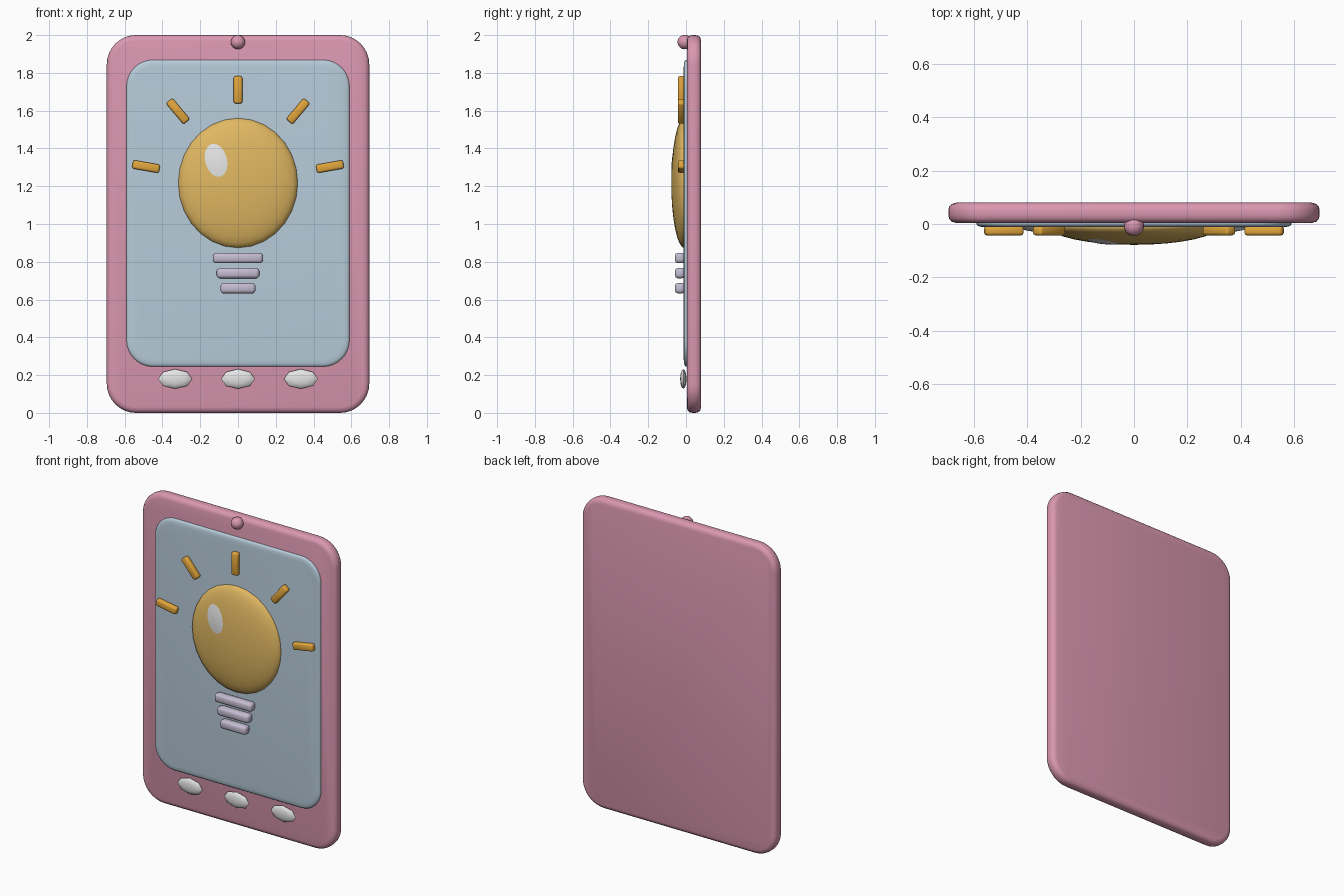
import bpy, bmesh, math
from mathutils import Matrix, Vector

if "Cube" in bpy.data.objects:
    bpy.data.objects.remove(bpy.data.objects["Cube"])


def material(name, r, g, b):
    lin = [((c / 255 + 0.055) / 1.055) ** 2.4 for c in (r, g, b)]
    m = bpy.data.materials.new(name)
    m.diffuse_color = (*lin, 1)
    m.use_nodes = True
    m.node_tree.nodes["Principled BSDF"].inputs["Base Color"].default_value = m.diffuse_color
    return m


PINK = material("pink", 219, 152, 176)
BLUE = material("pale blue", 183, 204, 218)
YELLOW = material("warm yellow", 225, 184, 98)
ORANGE = material("amber", 226, 166, 60)
LILAC = material("lilac grey", 197, 189, 210)
WHITE = material("white", 228, 228, 228)


def finish(bm, name, mat, angle=50):
    bmesh.ops.recalc_face_normals(bm, faces=bm.faces)
    mesh = bpy.data.meshes.new(name)
    bm.to_mesh(mesh)
    bm.free()
    mesh.materials.append(mat)
    ob = bpy.data.objects.new(name, mesh)
    bpy.context.collection.objects.link(ob)
    bpy.ops.object.select_all(action='DESELECT')
    ob.select_set(True)
    bpy.context.view_layer.objects.active = ob
    bpy.ops.object.shade_smooth_by_angle(angle=math.radians(angle))
    return ob


def plate(name, mat, hx, hz, cz, radius, rings):
    """Rounded rectangle lofted through (inset, y) rings and capped."""
    bm = bmesh.new()
    loops = []
    for inset, y in rings:
        r = radius - inset
        loop = []
        for k, (sx, sz) in enumerate(((1, 1), (-1, 1), (-1, -1), (1, -1))):
            for i in range(9):
                a = math.radians(90 * k + 90 * i / 8)
                loop.append(bm.verts.new((sx * (hx - radius) + r * math.cos(a), y,
                                          cz + sz * (hz - radius) + r * math.sin(a))))
        loops.append(loop)
    for a, b in zip(loops, loops[1:]):
        for i in range(len(a)):
            j = (i + 1) % len(a)
            bm.faces.new((a[i], a[j], b[j], b[i]))
    bm.faces.new(loops[0])
    bm.faces.new(loops[-1])
    return finish(bm, name, mat)


def ellipsoid(name, mat, centre, radii, segments, rings):
    """Sphere with its poles facing front and back."""
    bm = bmesh.new()
    bmesh.ops.create_uvsphere(bm, u_segments=segments, v_segments=rings, radius=1)
    bm.transform(Matrix.Translation(centre) @ Matrix.Diagonal((*radii, 1))
                 @ Matrix.Rotation(math.pi / 2, 4, 'X'))
    return finish(bm, name, mat, 60)


def bar(name, mat, centre, size, tilt=0, bevel=0.01):
    bm = bmesh.new()
    bmesh.ops.create_cube(bm, size=1)
    bm.transform(Matrix.Diagonal((*size, 1)))
    bmesh.ops.bevel(bm, geom=bm.edges[:], offset=bevel, segments=2,
                    profile=0.5, affect='EDGES')
    bm.transform(Matrix.Translation(centre) @ Matrix.Rotation(tilt, 4, 'Y'))
    return finish(bm, name, mat)


# Tablet body and raised screen
plate("tablet_body", PINK, 0.695, 1.0, 1.0, 0.155,
      [(0.03, 0.004), (0.012, 0.009), (0.003, 0.02), (0, 0.034),
       (0, 0.05), (0.003, 0.064), (0.012, 0.075), (0.03, 0.08)])
plate("screen", BLUE, 0.59, 0.812, 1.057, 0.14,
      [(0, 0.02), (0, 0.0), (0.004, -0.006), (0.015, -0.01), (0.035, -0.012)])

# Light bulb
BULB_C, BULB_R = Vector((0, -0.008, 1.217)), Vector((0.318, 0.07, 0.345))
ellipsoid("bulb", YELLOW, BULB_C, BULB_R, 28, 16)

# Oval highlight lying on the bulb surface
bm = bmesh.new()
bmesh.ops.create_circle(bm, cap_ends=True, cap_tris=True, segments=16, radius=1)
bmesh.ops.subdivide_edges(bm, edges=bm.edges[:], cuts=2, use_grid_fill=True)
lean = math.radians(15)
for v in bm.verts:
    u, w = v.co.x * 0.058, v.co.y * 0.09
    x = -0.116 + u * math.cos(lean) - w * math.sin(lean)
    z = 1.337 + u * math.sin(lean) + w * math.cos(lean)
    d = 1 - (x / BULB_R.x) ** 2 - ((z - BULB_C.z) / BULB_R.z) ** 2
    rise = 0.001 + 0.004 * (1 - v.co.length_squared)
    v.co = (x, BULB_C.y - BULB_R.y * math.sqrt(d) - rise, z)
highlight = finish(bm, "bulb_highlight", WHITE)
# The dome must face the front
if highlight.data.polygons[0].normal.y > 0:
    highlight.data.flip_normals()

# Screw base, narrowing downwards
for i, width in enumerate((0.265, 0.225, 0.185)):
    bar(f"bulb_base_{i + 1}", LILAC, (0, -0.032, 0.82 - 0.08 * i),
        (width, 0.054, 0.055), bevel=0.016)

# Light rays
for i, (x, z, tilt) in enumerate(((0, 1.71, 0), (0.318, 1.597, 40), (-0.318, 1.597, -40),
                                  (0.487, 1.304, 80), (-0.487, 1.304, -80))):
    bar(f"ray_{i + 1}", ORANGE, (x, -0.025, z), (0.045, 0.036, 0.145),
        math.radians(tilt))

# Buttons and camera
for i, x in enumerate((-0.333, 0, 0.333)):
    ellipsoid(f"button_{i + 1}", WHITE, (x, -0.014, 0.18), (0.09, 0.017, 0.052), 8, 6)
ellipsoid("camera", PINK, (0, -0.007, 1.963), (0.038, 0.038, 0.038), 16, 10)
